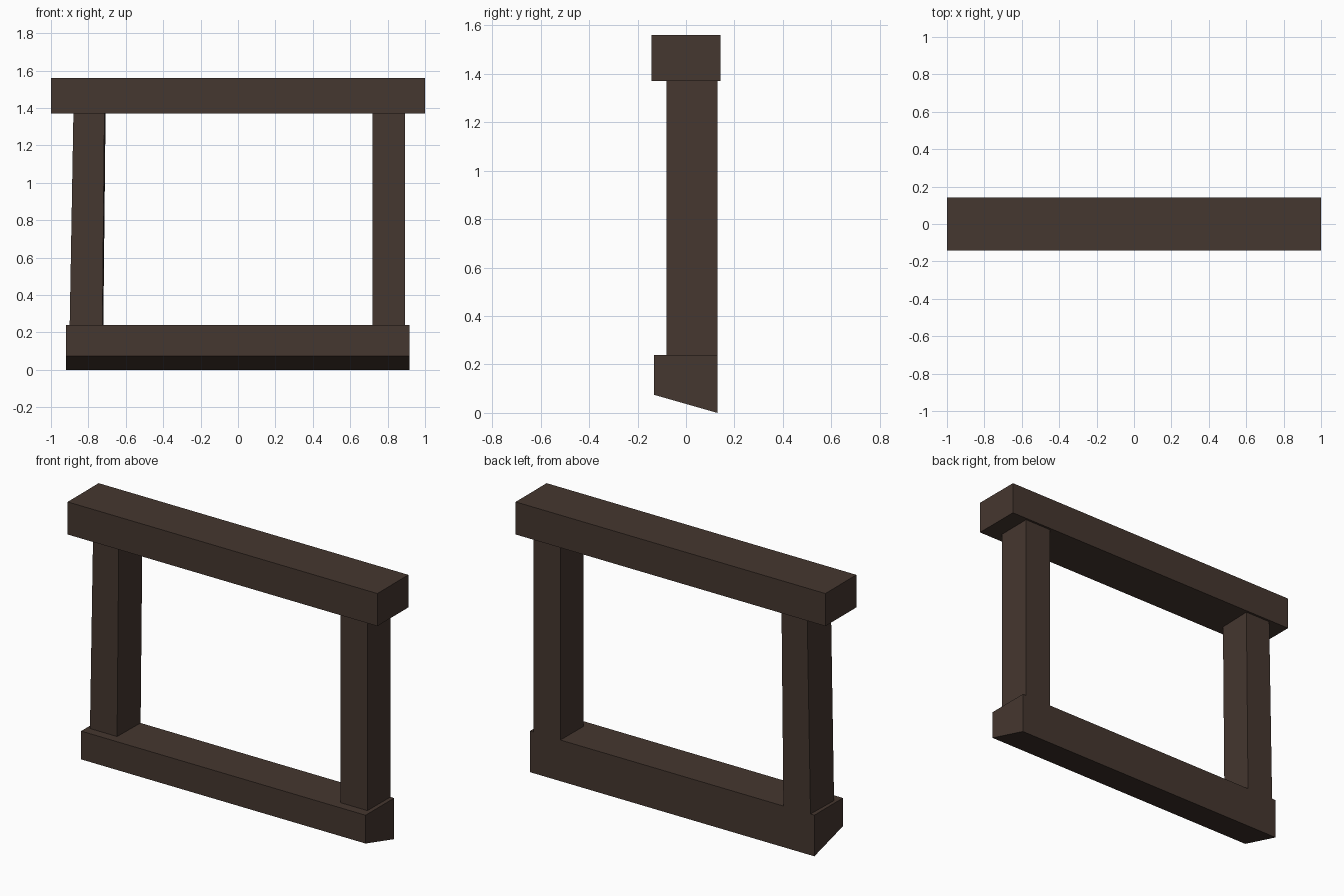
import bpy

if "Cube" in bpy.data.objects:
    bpy.data.objects.remove(bpy.data.objects["Cube"])

wood = bpy.data.materials.new("dark brown wood")
wood.diffuse_color = (0.060, 0.038, 0.029, 1)
wood.use_nodes = True
wood.node_tree.nodes["Principled BSDF"].inputs["Base Color"].default_value = wood.diffuse_color


def block(name, bottom, top):
    """Six-sided timber between two four-cornered rings (counter-clockwise from above)."""
    faces = [(3, 2, 1, 0), (4, 5, 6, 7)]
    faces += [(i, (i + 1) % 4, (i + 1) % 4 + 4, i + 4) for i in range(4)]
    mesh = bpy.data.meshes.new(name)
    mesh.from_pydata(bottom + top, [], faces)
    mesh.materials.append(wood)
    obj = bpy.data.objects.new(name, mesh)
    bpy.context.collection.objects.link(obj)
    return obj


def ring(x0, x1, y0, y1, z_front, z_back=None, skew=0.0):
    """Four corners; the back edge may sit at another height or be shifted sideways."""
    zb = z_front if z_back is None else z_back
    return [(x0, y0, z_front), (x1, y0, z_front),
            (x1 + skew, y1, zb), (x0 + skew, y1, zb)]


SILL_TOP, LINTEL_BOTTOM, HEIGHT = 0.24, 1.37, 1.56
BACK = 0.13

# Sill with a sloping underside
block("sill",
      ring(-0.92, 0.917, -0.133, BACK, 0.075, 0.0),
      ring(-0.92, 0.917, -0.133, BACK, SILL_TOP))

# Lintel across the top
block("lintel",
      ring(-1, 1, -0.143, 0.143, LINTEL_BOTTOM),
      ring(-1, 1, -0.143, 0.143, HEIGHT))

# Left post leans slightly, right post stands straight
block("left_post",
      ring(-0.90, -0.725, -0.08, BACK, SILL_TOP, skew=0.005),
      ring(-0.88, -0.714, -0.08, BACK, LINTEL_BOTTOM, skew=0.006))
block("right_post",
      ring(0.718, 0.892, -0.08, BACK, SILL_TOP, skew=0.002),
      ring(0.718, 0.892, -0.08, BACK, LINTEL_BOTTOM, skew=0.002))
